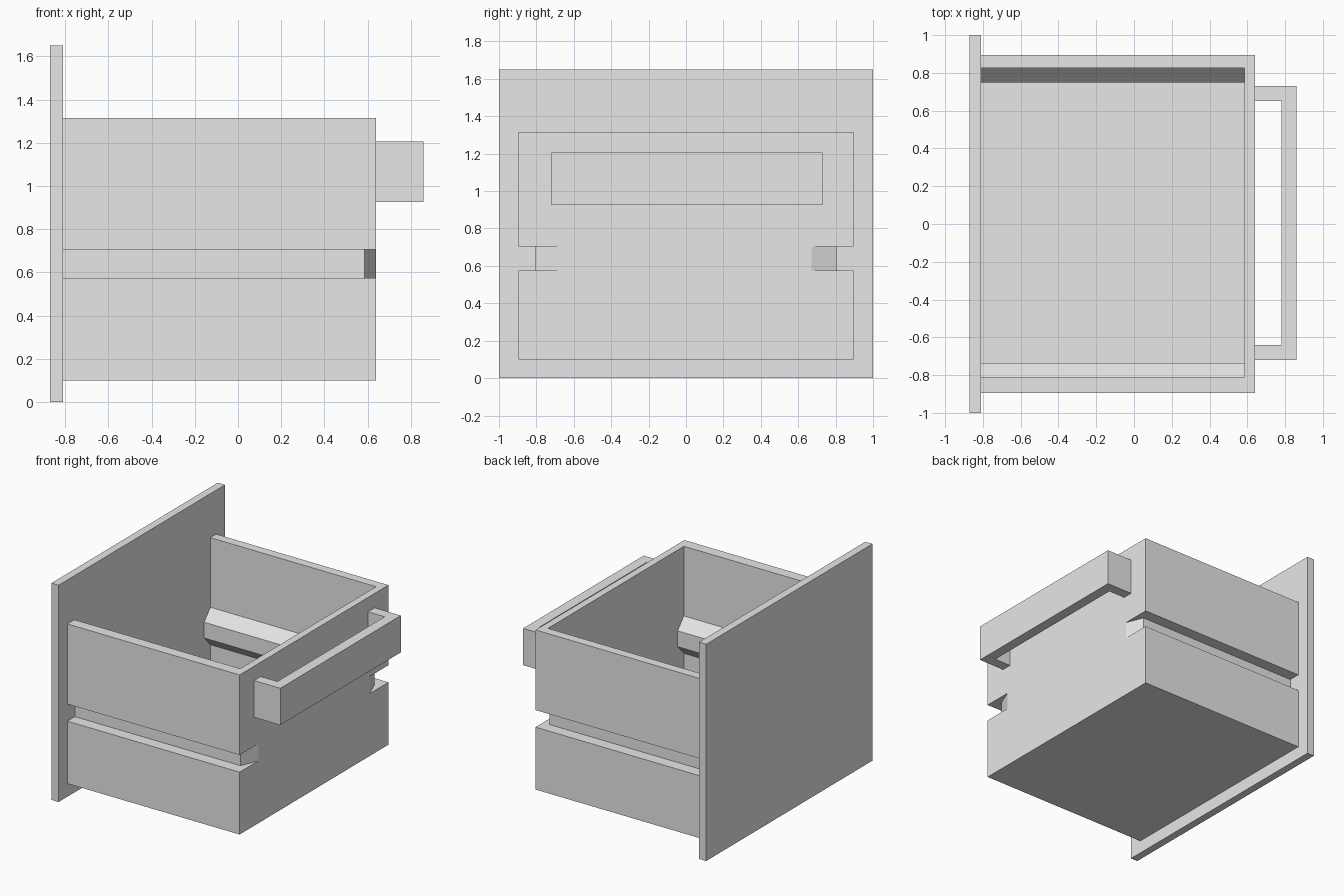
import bpy
import bmesh
from mathutils import Vector

cube = bpy.data.objects.get("Cube")
if cube:
    bpy.data.objects.remove(cube, do_unlink=True)

grey = bpy.data.materials.new("light_grey")
grey.use_nodes = True
grey.diffuse_color = (0.8, 0.8, 0.8, 1)
grey.node_tree.nodes["Principled BSDF"].inputs["Base Color"].default_value = (0.8, 0.8, 0.8, 1)


def prism(name, points, direction):
    """Extrude a closed planar outline along a direction."""
    bm = bmesh.new()
    face = bm.faces.new([bm.verts.new(p) for p in points])
    result = bmesh.ops.extrude_face_region(bm, geom=[face], use_keep_orig=True)
    moved = [v for v in result["geom"] if isinstance(v, bmesh.types.BMVert)]
    bmesh.ops.translate(bm, verts=moved, vec=Vector(direction))
    bmesh.ops.recalc_face_normals(bm, faces=bm.faces)
    mesh = bpy.data.meshes.new(name)
    bm.to_mesh(mesh)
    bm.free()
    mesh.materials.append(grey)
    obj = bpy.data.objects.new(name, mesh)
    bpy.context.collection.objects.link(obj)
    return obj


def box(name, x0, x1, y0, y1, z0, z1):
    outline = [(x0, y0, z0), (x1, y0, z0), (x1, y1, z0), (x0, y1, z0)]
    return prism(name, outline, (0, 0, z1 - z0))


def cut(target, cutter):
    """Subtract the cutter for good and discard it."""
    cutter.hide_render = True
    mod = target.modifiers.new("cut", "BOOLEAN")
    mod.operation = "DIFFERENCE"
    mod.solver = "EXACT"
    mod.object = cutter
    bpy.context.view_layer.objects.active = target
    bpy.ops.object.modifier_apply(modifier=mod.name)
    bpy.data.objects.remove(cutter, do_unlink=True)


# Upright panel
box("end_panel", -0.87, -0.81, -1, 1, 0, 1.65)

# Drawer body
body = box("drawer_body", -0.81, 0.64, -0.895, 0.895, 0.10, 1.315)

# Cavity, narrowed by a sloped rib on each long wall
floor, top = 0.16, 1.5
rib = [(0, 0.50), (1, 0.58), (1, 0.70), (0, 0.785)]
near = [(-0.735 if r else -0.81, z) for r, z in rib]
far = [(0.75 if r else 0.825, z) for r, z in reversed(rib)]
section = [(-0.81, floor)] + near + [(-0.81, top), (0.825, top)] + far + [(0.825, floor)]
cut(body, prism("cavity", [(-0.9, y, z) for y, z in section], (1.485, 0, 0)))

# Runner grooves, flaring inward at the handle end
for side in (-1, 1):
    plan = [(-0.9, 0.805), (0.585, 0.805), (0.64, 0.67), (0.7, 0.67), (0.7, 1), (-0.9, 1)]
    cut(body, prism("groove", [(x, side * y, 0.575) for x, y in plan], (0, 0, 0.13)))

# Handle as one bracket outline
bracket = [(0.64, -0.72), (0.86, -0.72), (0.86, 0.73), (0.64, 0.73),
           (0.64, 0.65), (0.78, 0.65), (0.78, -0.64), (0.64, -0.64)]
prism("handle", [(x, y, 0.925) for x, y in bracket], (0, 0, 0.28))
